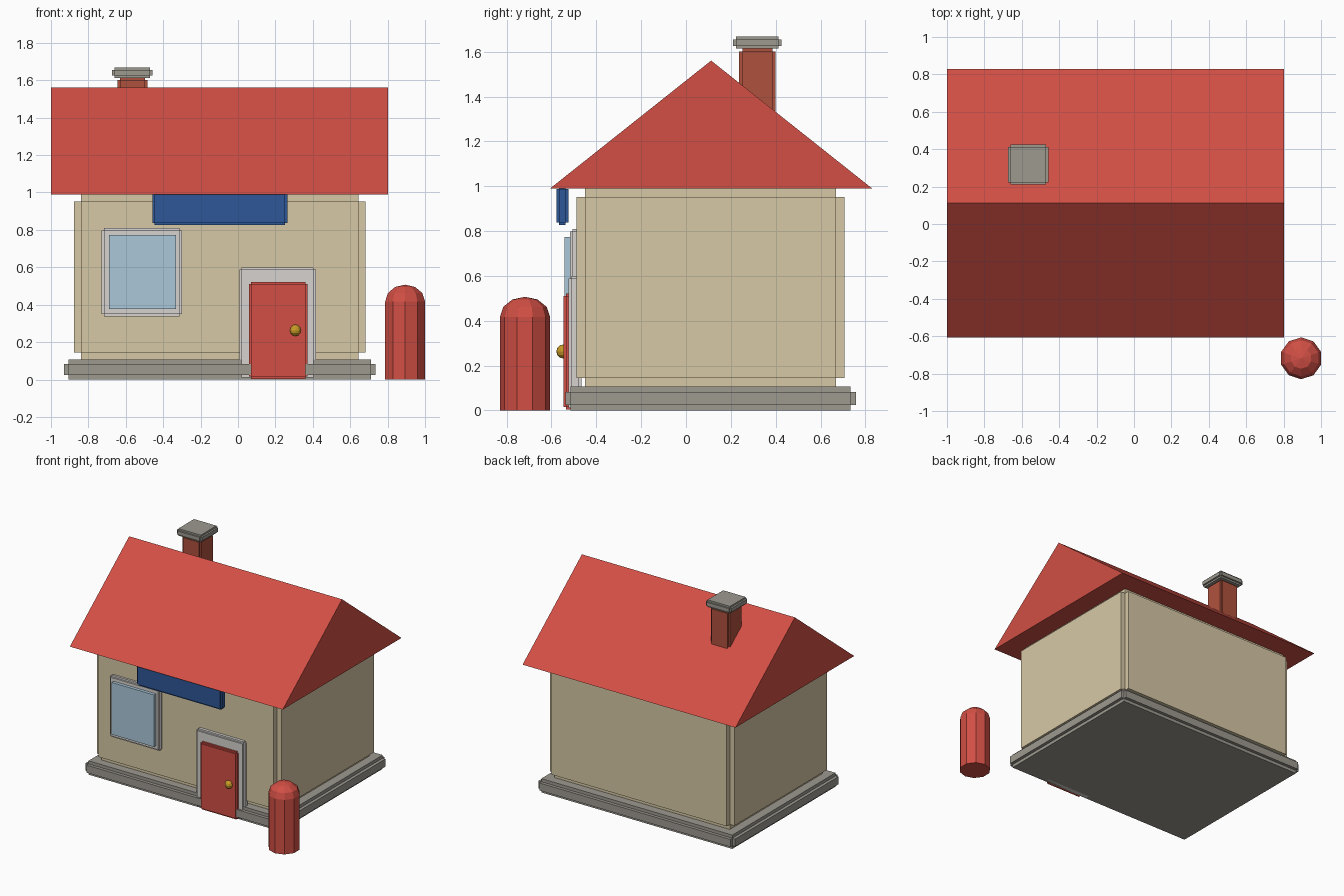
import bpy, bmesh
from math import sin, cos, pi

if "Cube" in bpy.data.objects:
    bpy.data.objects.remove(bpy.data.objects["Cube"])


def material(name, rgb):
    m = bpy.data.materials.new(name)
    m.diffuse_color = (*rgb, 1)
    m.use_nodes = True
    m.node_tree.nodes["Principled BSDF"].inputs["Base Color"].default_value = m.diffuse_color
    return m


RED = material("red", (0.64, 0.078, 0.059))
CREAM = material("cream", (0.68, 0.58, 0.38))
STONE = material("stone", (0.34, 0.32, 0.28))
BRICK = material("brick", (0.43, 0.085, 0.048))
TRIM = material("trim", (0.67, 0.65, 0.62))
BLUE = material("blue", (0.026, 0.095, 0.31))
GLASS = material("glass", (0.41, 0.58, 0.70))
GOLD = material("gold", (0.58, 0.33, 0.02))


def finish(name, bm, mat):
    bmesh.ops.recalc_face_normals(bm, faces=bm.faces)
    mesh = bpy.data.meshes.new(name)
    bm.to_mesh(mesh)
    bm.free()
    mesh.materials.append(mat)
    obj = bpy.data.objects.new(name, mesh)
    bpy.context.collection.objects.link(obj)
    return obj


def block(name, xs, ys, zs, notch, mat):
    """Box whose edges are notched: a core cube with each face pushed out."""
    bm = bmesh.new()
    bmesh.ops.create_cube(bm, size=2)
    for v in bm.verts:
        for i, (lo, hi) in enumerate((xs, ys, zs)):
            v.co[i] = lo + notch if v.co[i] < 0 else hi - notch
    if notch:
        bm.normal_update()
        plates = bmesh.ops.extrude_discrete_faces(bm, faces=bm.faces[:])["faces"]
        for f in plates:
            f.normal_update()
            push = f.normal * notch
            for v in f.verts:
                v.co += push
    return finish(name, bm, mat)


def lathe(name, centre, profile, sides, mat):
    """Revolve (radius, height) points about z; end rings are capped."""
    bm = bmesh.new()
    cx, cy, cz = centre
    rings = []
    for r, z in profile:
        angles = [0] if r == 0 else [2 * pi * i / sides for i in range(sides)]
        rings.append([bm.verts.new((cx + r * sin(a), cy + r * cos(a), cz + z))
                      for a in angles])
    for a, b in zip(rings, rings[1:]):
        for i in range(sides):
            j = (i + 1) % sides
            quad = [a[i % len(a)], a[j % len(a)], b[j % len(b)], b[i % len(b)]]
            bm.faces.new(list(dict.fromkeys(quad)))
    for ring in (rings[0], rings[-1]):
        if len(ring) > 1:
            bm.faces.new(ring)
    return finish(name, bm, mat)


# House body
block("plinth", (-0.93, 0.735), (-0.538, 0.758), (0, 0.106), 0.024, STONE)
block("walls", (-0.877, 0.683), (-0.489, 0.706), (0.106, 0.99), 0.038, CREAM)

# Roof: triangular profile extruded along x
bm = bmesh.new()
gable = bm.faces.new([bm.verts.new((-1, y, z))
                      for y, z in ((-0.606, 0.99), (0.83, 0.99), (0.112, 1.56))])
ext = bmesh.ops.extrude_face_region(bm, geom=[gable], use_keep_orig=True)
for v in ext["geom"]:
    if isinstance(v, bmesh.types.BMVert):
        v.co.x = 0.803
finish("roof", bm, RED)

# Chimney
block("chimney", (-0.645, -0.484), (0.237, 0.40), (1.2, 1.615), 0.014, BRICK)
block("chimney_cap", (-0.674, -0.458), (0.21, 0.425), (1.613, 1.668), 0.013, STONE)

# Window
block("window_frame", (-0.73, -0.30), (-0.518, -0.462), (0.337, 0.81), 0.013, TRIM)
block("window_pane", (-0.69, -0.332), (-0.542, -0.49), (0.376, 0.774), 0, GLASS)

# Door
block("door_frame", (0.008, 0.416), (-0.523, -0.466), (0, 0.6), 0.012, TRIM)
block("door", (0.058, 0.371), (-0.547, -0.495), (0.004, 0.521), 0.011, RED)
lathe("door_knob", (0.307, -0.547, 0.263),
      [(0.031 * sin(pi * i / 6) if 0 < i < 6 else 0, -0.031 * cos(pi * i / 6))
       for i in range(7)], 10, GOLD)

# Blank sign board under the eaves
block("sign_board", (-0.458, 0.264), (-0.578, -0.525), (0.826, 1.0), 0.012, BLUE)

# Post with domed top
dome = [(0.112 * cos(a), 0.417 + 0.09 * sin(a)) for a in (0, pi / 6, pi / 3)]
lathe("post", (0.8935, -0.718, 0), [(0.112, 0)] + dome + [(0, 0.507)], 10, RED)
